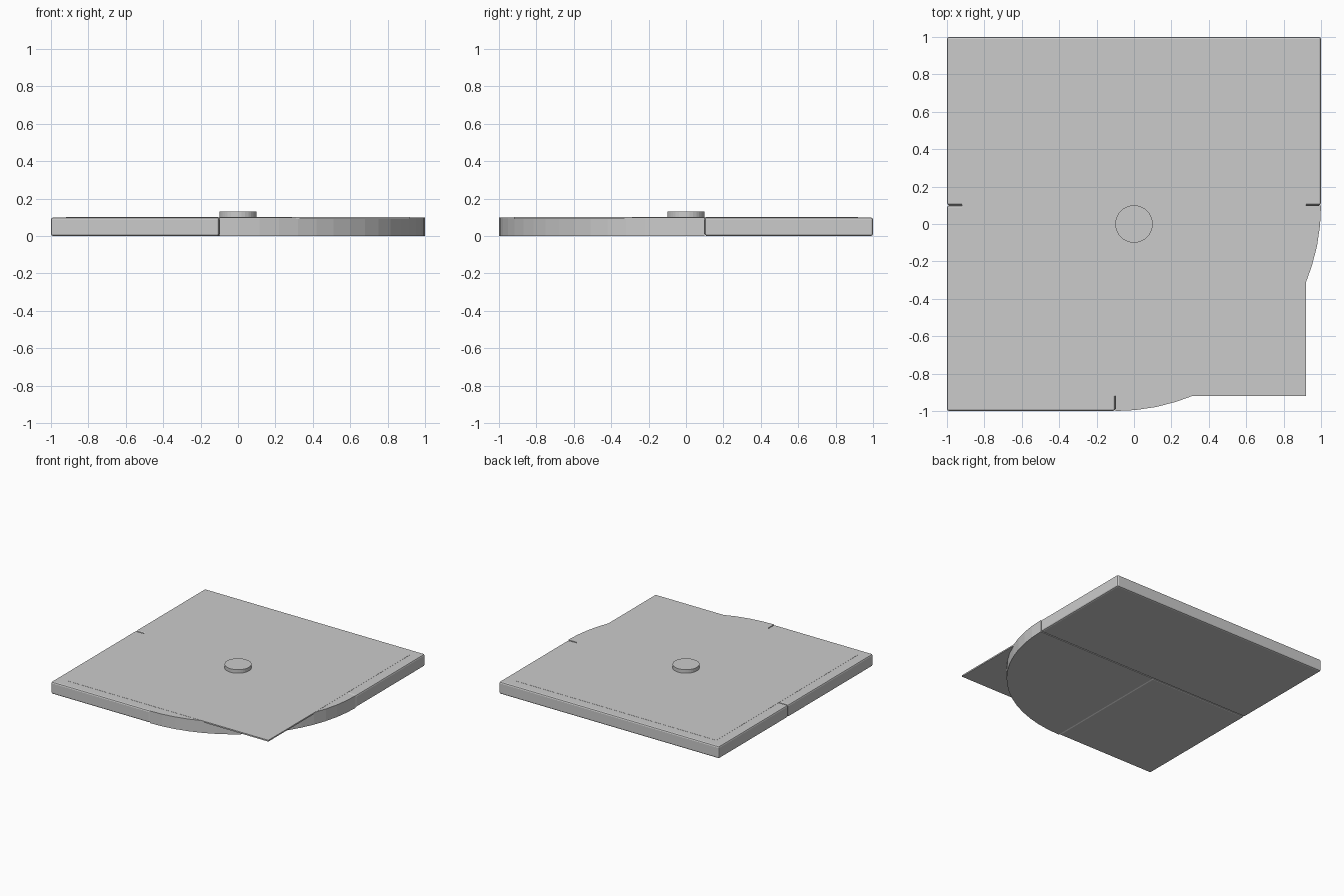
import bpy, bmesh, math

if "Cube" in bpy.data.objects:
    bpy.data.objects.remove(bpy.data.objects["Cube"])


def new_object(name, bm):
    bmesh.ops.recalc_face_normals(bm, faces=bm.faces)
    mesh = bpy.data.meshes.new(name)
    bm.to_mesh(mesh)
    bm.free()
    obj = bpy.data.objects.new(name, mesh)
    bpy.context.collection.objects.link(obj)
    return obj


def prism(name, outline, z0, z1, bevel=0.0):
    bm = bmesh.new()
    base = bm.faces.new([bm.verts.new((x, y, z0)) for x, y in outline])
    ext = bmesh.ops.extrude_face_region(bm, geom=[base], use_keep_orig=True)
    for v in ext["geom"]:
        if isinstance(v, bmesh.types.BMVert):
            v.co.z = z1
    obj = new_object(name, bm)
    if bevel:
        mod = obj.modifiers.new("Bevel", "BEVEL")
        mod.width = bevel
        mod.segments = 2
    return obj


def rect(x0, x1, y0, y1):
    return [(x0, y0), (x1, y0), (x1, y1), (x0, y1)]


def arc(cx, cy, r, a0, a1, n):
    angles = [math.radians(a0 + (a1 - a0) * i / n) for i in range(n + 1)]
    return [(cx + r * math.cos(a), cy + r * math.sin(a)) for a in angles]


# Straight bevelled slabs along the back and the front left
prism("back_slab", rect(-1, 1, 0.1, 1), 0, 0.1, 0.012)
prism("front_left_slab", rect(-1, -0.1, -1, 0.1), 0, 0.1, 0.012)

# Quarter-round slab filling the front right
prism("curved_corner_slab",
      [(-0.1, 0.1)] + arc(-0.1, 0.1, 1.1, -90, 0, 16), 0, 0.1)

# Thin square top sheet overhanging the round corner
prism("top_sheet", rect(-0.92, 0.92, -0.92, 0.92), 0.09, 0.101)

# Small raised disc in the middle
prism("centre_disc", arc(0, 0, 0.1, 0, 360, 32)[:-1], 0.1, 0.13)
